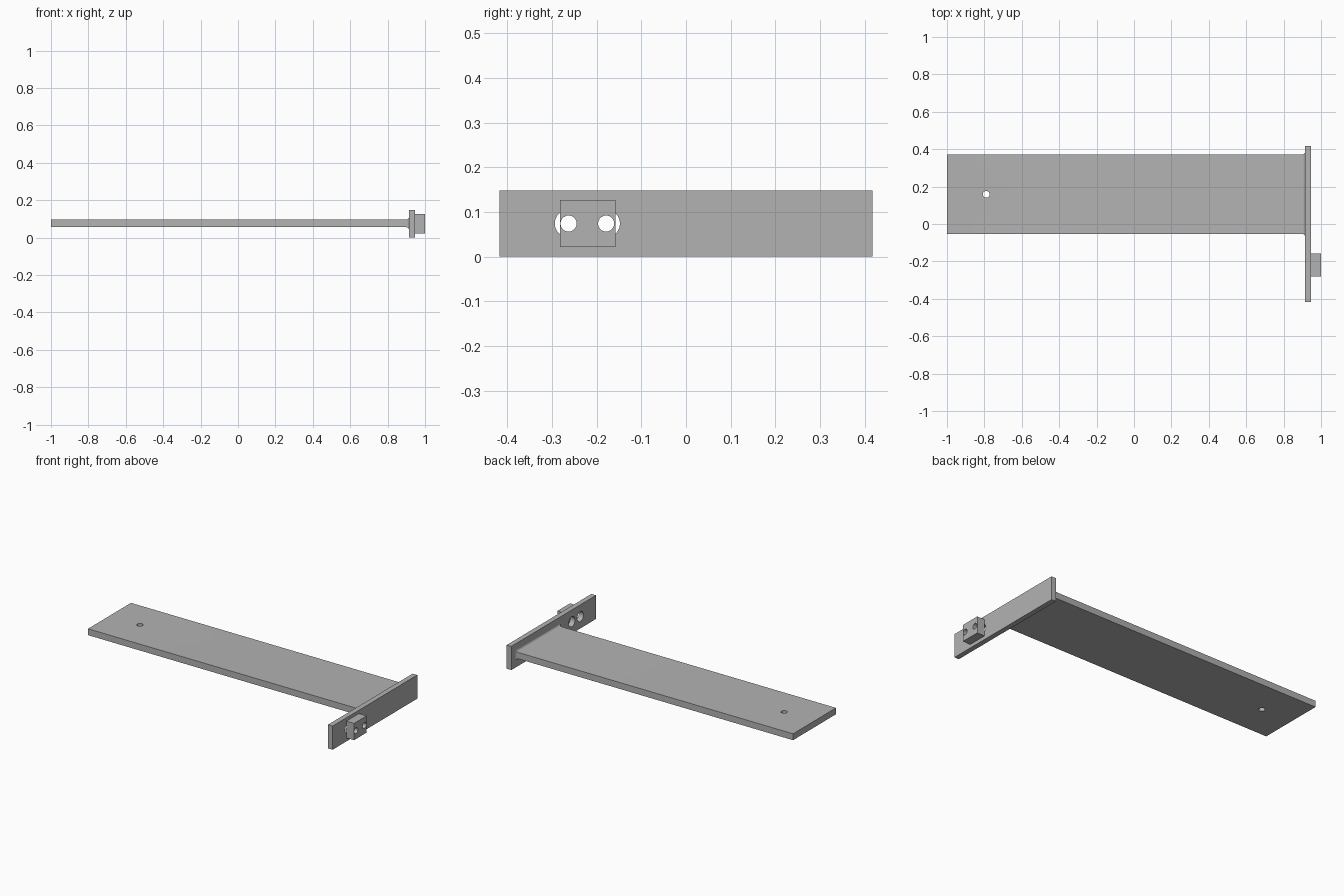
import bpy, bmesh, math
from mathutils import Matrix, Vector

old = bpy.data.objects.get("Cube")
if old:
    bpy.data.objects.remove(old, do_unlink=True)

grey = bpy.data.materials.new("plain grey")
grey.use_nodes = True
colour = (0.45, 0.45, 0.45, 1)
grey.diffuse_color = colour
grey.node_tree.nodes["Principled BSDF"].inputs["Base Color"].default_value = colour


def finish(name, bm):
    bmesh.ops.recalc_face_normals(bm, faces=bm.faces)
    mesh = bpy.data.meshes.new(name)
    bm.to_mesh(mesh)
    bm.free()
    mesh.materials.append(grey)
    obj = bpy.data.objects.new(name, mesh)
    bpy.context.collection.objects.link(obj)
    return obj


def box(name, low, high):
    low, high = Vector(low), Vector(high)
    bm = bmesh.new()
    bmesh.ops.create_cube(bm, size=1)
    bmesh.ops.scale(bm, vec=high - low, verts=bm.verts)
    bmesh.ops.translate(bm, vec=(low + high) / 2, verts=bm.verts)
    return finish(name, bm)


def drill(target, centre, start_radius, end_radius, depth, axis):
    """Cut a round or tapered hole centred on a point."""
    bm = bmesh.new()
    turn = Matrix.Rotation(math.pi / 2, 4, "Y") if axis == "X" else Matrix()
    bmesh.ops.create_cone(bm, cap_ends=True, segments=48, radius1=start_radius,
                          radius2=end_radius, depth=depth,
                          matrix=Matrix.Translation(centre) @ turn)
    cutter = finish("hole_cutter", bm)
    cutter.hide_render = True
    bpy.context.view_layer.objects.active = target
    mod = target.modifiers.new("hole", "BOOLEAN")
    mod.operation, mod.object, mod.solver = "DIFFERENCE", cutter, "EXACT"
    bpy.ops.object.modifier_apply(modifier=mod.name)
    bpy.data.objects.remove(cutter, do_unlink=True)


# Shelf whose end flares into the plate with a concave fillet
plate_x, fillet = 0.915, 0.017
sections = [(-1, 0)]
for i in range(9):
    a = math.pi / 2 * i / 8
    sections.append((plate_x - fillet + fillet * math.sin(a), fillet * (1 - math.cos(a))))
bm = bmesh.new()
rings = []
for x, grow in sections:
    y0, y1, z0, z1 = -0.053 - grow, 0.371 + grow, 0.056 - grow, 0.096 + grow
    rings.append([bm.verts.new((x, y, z)) for y, z in ((y0, z0), (y1, z0), (y1, z1), (y0, z1))])
for a, b in zip(rings, rings[1:]):
    for i in range(4):
        j = (i + 1) % 4
        bm.faces.new((a[i], a[j], b[j], b[i]))
bm.faces.new(rings[0])
bm.faces.new(rings[-1])
shelf = finish("shelf", bm)
drill(shelf, (-0.79, 0.159, 0.076), 0.018, 0.018, 0.2, "Z")

# Upright end plate and the small block on its outer face
plate = box("end_plate", (plate_x, -0.418, 0), (0.947, 0.418, 0.148))
block = box("mounting_block", (0.947, -0.282, 0.022), (1, -0.158, 0.127))

# Two screw holes, wide in the plate and narrow in the block
for y in (-0.263, -0.179):
    drill(plate, (0.931, y, 0.074), 0.031, 0.031, 0.1, "X")
    drill(block, (0.973, y, 0.074), 0.018, 0.018, 0.2, "X")

for obj in (shelf, plate, block):
    bpy.ops.object.select_all(action="DESELECT")
    obj.select_set(True)
    bpy.context.view_layer.objects.active = obj
    bpy.ops.object.shade_smooth_by_angle(angle=math.radians(30))
